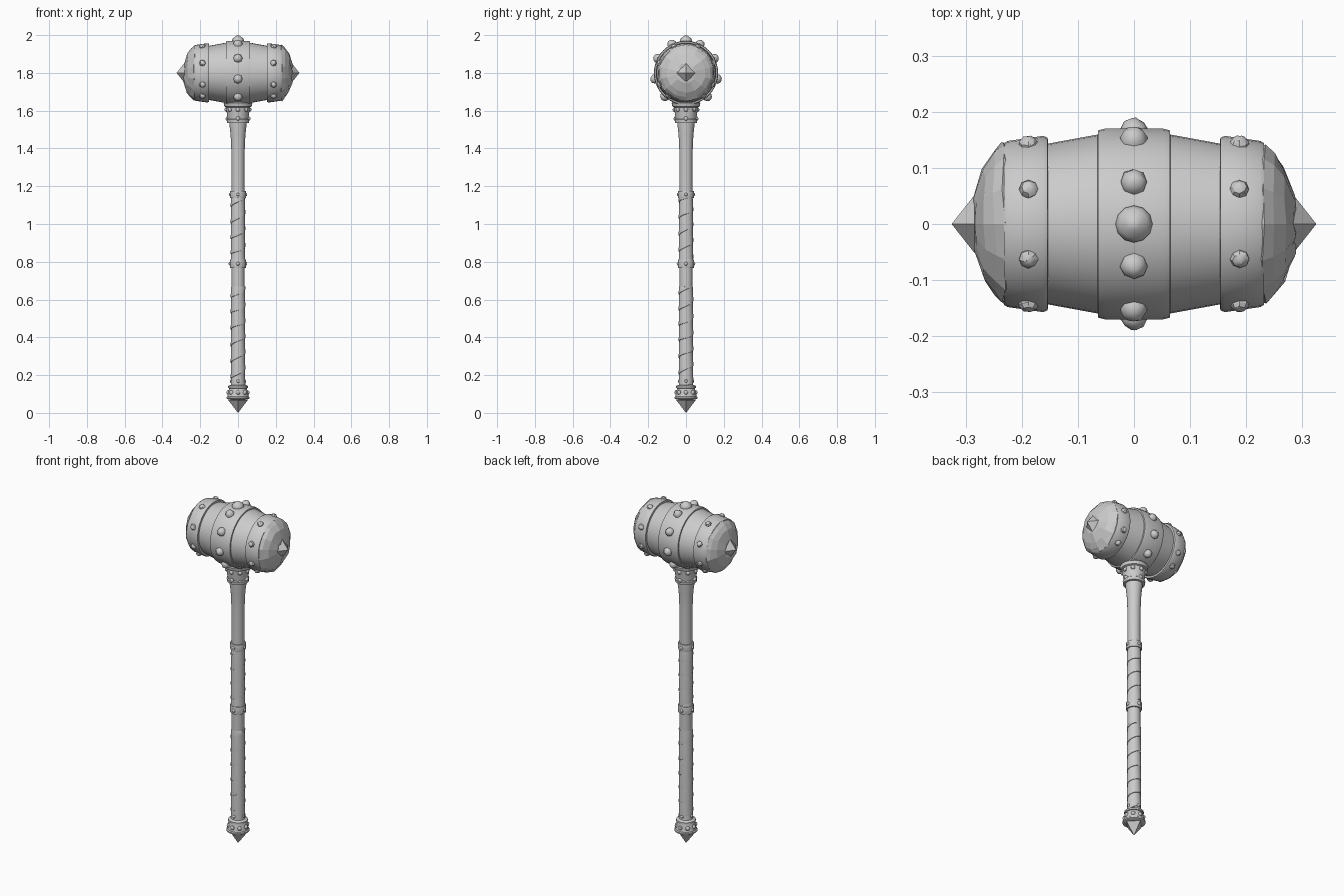
import bpy, bmesh, random
from math import sin, cos, pi, radians
from mathutils import Vector, Matrix

if "Cube" in bpy.data.objects:
    bpy.data.objects.remove(bpy.data.objects["Cube"])

random.seed(4)
HEAD_Z = 1.80
ALONG_X = Matrix.Translation((0, 0, HEAD_Z)) @ Matrix.Rotation(pi / 2, 4, 'Y')
MIRROR_X = Matrix.Scale(-1, 4, (1, 0, 0))


def finish(name, bm, smooth=35):
    bmesh.ops.recalc_face_normals(bm, faces=bm.faces)
    me = bpy.data.meshes.new(name)
    bm.to_mesh(me)
    bm.free()
    ob = bpy.data.objects.new(name, me)
    bpy.context.collection.objects.link(ob)
    if smooth:
        bpy.ops.object.select_all(action='DESELECT')
        bpy.context.view_layer.objects.active = ob
        ob.select_set(True)
        bpy.ops.object.shade_smooth_by_angle(angle=radians(smooth))
    return ob


def lathe(bm, profile, segs=32, matrix=Matrix(), jitter=0.0):
    """Revolve (radius, height) points about z, then place with matrix."""
    rows = []
    for k, (r, h) in enumerate(profile):
        n = 1 if r == 0 else segs
        j = jitter if 0 < k < len(profile) - 1 else 0
        row = []
        for i in range(n):
            a = 2 * pi * i / segs
            rr = r + random.uniform(-j, j)
            hh = h + random.uniform(-j, j)
            row.append(bm.verts.new(matrix @ Vector((rr * cos(a), rr * sin(a), hh))))
        rows.append(row)
    for a, b in zip(rows, rows[1:]):
        for i in range(segs):
            q = [a[i % len(a)], a[(i + 1) % segs % len(a)],
                 b[(i + 1) % segs % len(b)], b[i % len(b)]]
            q = list(dict.fromkeys(q))
            if len(q) > 2:
                bm.faces.new(q)


def part(name, profile, segs=32, matrix=Matrix(), smooth=35, jitter=0.0):
    bm = bmesh.new()
    lathe(bm, profile, segs, matrix, jitter)
    return finish(name, bm, smooth)


def stud(bm, pos, normal, r, height):
    """Faceted dome sitting on a surface."""
    m = Matrix.Translation(pos) @ Vector(normal).to_track_quat('Z', 'Y').to_matrix().to_4x4()
    prof = [(r, -r * .3), (r, height * .25), (r * .72, height * .72), (r * .3, height * .96), (0, height)]
    lathe(bm, prof, 8, m, r * .05)


# Barrel-shaped hammer head
part("head_barrel", [(0, -.235), (.135, -.235), (.142, -.16), (.16, -.062), (.163, 0),
                     (.16, .062), (.142, .16), (.135, .235), (0, .235)], 40, ALONG_X)
part("head_centre_band", [(.155, -.065), (.167, -.064), (.170, -.052), (.170, .052),
                          (.167, .064), (.155, .065)], 40, ALONG_X)

# End rings, faceted caps and spikes on both ends
for side, flip in (("right", Matrix()), ("left", MIRROR_X)):
    m = flip @ ALONG_X
    part(side + "_ring", [(.135, .152), (.154, .154), (.157, .162), (.148, .225), (.144, .232), (.13, .232)], 36, m)
    part(side + "_cap", [(.140, .222), (.147, .232), (.132, .248), (.103, .268),
                         (.052, .285), (0, .289)], 14, m, 0, .004)
    part(side + "_spike", [(0, .27), (.052, .284), (0, .325)], 4, m, 0)

# Studs round the centre band and end rings
bm = bmesh.new()
for s in (-1, 1):
    for deg in (26, 63, 101, 138):
        a = radians(deg)
        n = Vector((0, s * sin(a), cos(a)))
        stud(bm, n * .168 + Vector((0, 0, HEAD_Z)), n, .024, .024)
finish("centre_band_studs", bm, 50)
part("top_stud", [(.030, 1.955), (.033, 1.972), (.026, 1.984), (.012, 1.994), (0, 2.0)], 12, smooth=50)
bm = bmesh.new()
for x in (-.188, .188):
    for s in (-1, 1):
        for deg in (24, 70, 114, 143):
            a = radians(deg)
            n = Vector((0, s * sin(a), cos(a)))
            stud(bm, n * .151 + Vector((x, 0, HEAD_Z)), n, .017, .015)
finish("end_ring_studs", bm, 30)

# Shaft, flaring under the head
part("shaft", [(0, .07), (.034, .08), (.034, 1.15), (.035, 1.38), (.039, 1.47),
               (.046, 1.53), (.05, 1.66), (0, 1.66)], 24)

# Collar joining shaft and head
part("collar", [(.04, 1.534), (.058, 1.535), (.060, 1.552), (.055, 1.556), (.063, 1.618),
                (.072, 1.622), (.076, 1.640), (.060, 1.655), (0, 1.655)], 28)


# Grip wraps: overlapping spiral strip
def wrap(name, z0, z1, pitch, phase):
    bm = bmesh.new()
    n = 20
    turns = int((z1 - z0) / pitch) + 2
    prev = None
    for i in range(-n, turns * n + 1):
        a = 2 * pi * i / n + phase
        z = z0 + pitch * i / n
        wob = .004 * sin(i * .37)
        row = []
        for r, h in ((.033, wob), (.0385, wob + .002), (.0385, wob + .02), (.0355, pitch + .006)):
            zz = min(max(z + h, z0), z1)
            row.append(bm.verts.new((r * cos(a), r * sin(a), zz)))
        if prev and z < z1 and z + pitch > z0:
            for k in range(3):
                bm.faces.new((prev[k], row[k], row[k + 1], prev[k + 1]))
        prev = row
    bmesh.ops.delete(bm, geom=[v for v in bm.verts if not v.link_faces], context='VERTS')
    finish(name, bm, 30)


wrap("lower_grip_wrap", .14, .67, .085, 0)
wrap("upper_grip_wrap", .81, 1.14, .085, 1.3)

# Shaft rings
for name, z, h in (("lower_shaft_ring", .79, .022), ("upper_shaft_ring", 1.156, .019)):
    part(name, [(.033, z - h), (.041, z - h), (.042, z - h + .004), (.042, z + h - .004),
                (.041, z + h), (.033, z + h)], 24)

# Pommel with bottom spike
part("pommel", [(.034, .150), (.046, .146), (.052, .142), (.052, .132), (.047, .130), (.056, .088),
                (.061, .084), (.061, .076), (.050, .070), (0, .070)], 28)
part("pommel_spike", [(0, .075), (.052, .068), (0, 0)], 4, smooth=0)

# Small studs on the shaft fittings
bm = bmesh.new()
for z, r, size, count in ((1.606, .061, .012, 8), (1.558, .056, .012, 4), (1.156, .041, .009, 4),
                          (.79, .041, .010, 4), (.168, .036, .009, 4), (.108, .051, .012, 8)):
    for i in range(count):
        a = 2 * pi * i / count
        n = Vector((cos(a), sin(a), 0))
        stud(bm, n * r + Vector((0, 0, z)), n, size, size * .8)
finish("fitting_studs", bm, 40)
